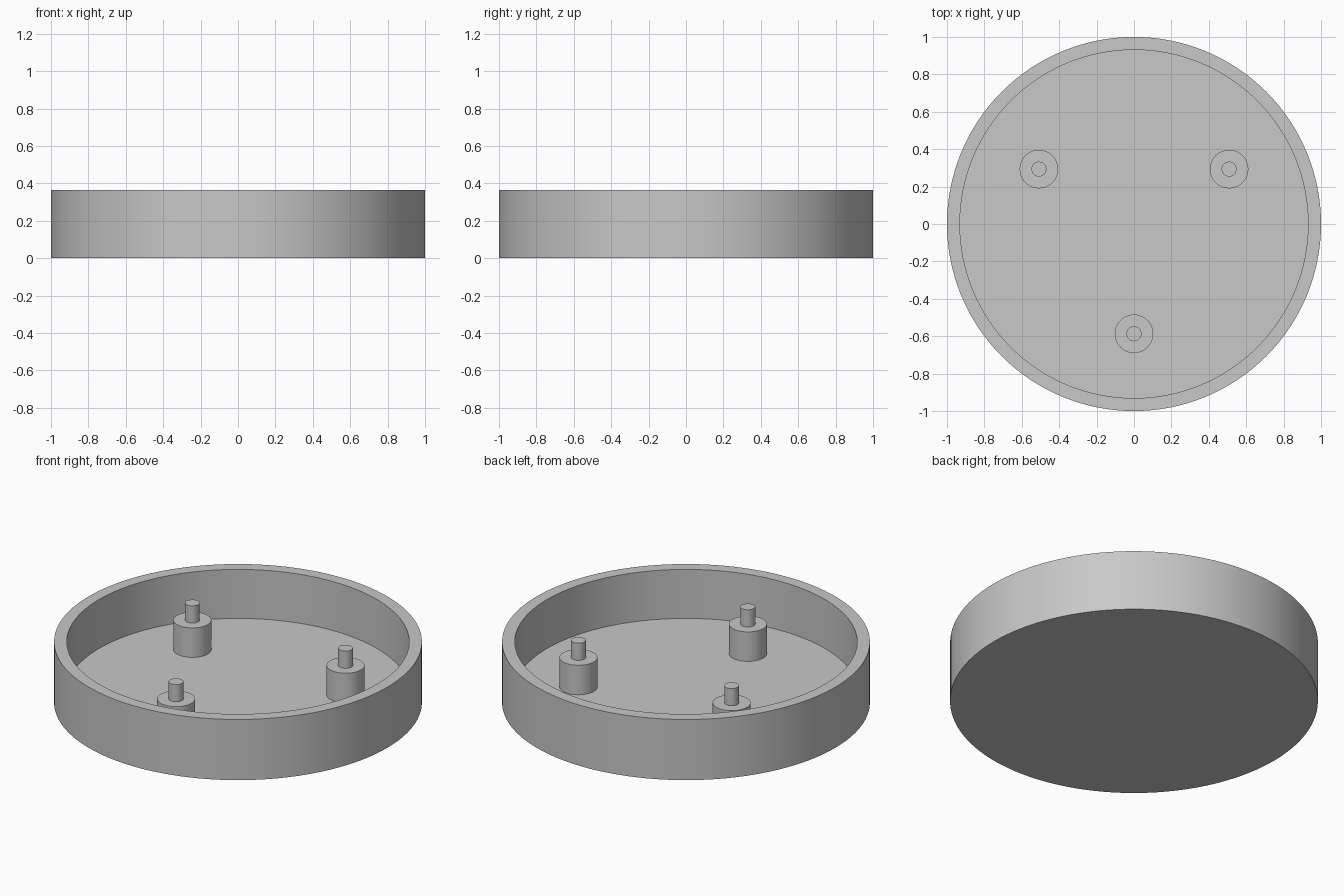
import bpy
import bmesh
from math import cos, sin, tau, radians

# Remove the default cube only
if "Cube" in bpy.data.objects:
    bpy.data.objects.remove(bpy.data.objects["Cube"], do_unlink=True)

# Single plain grey material
grey = bpy.data.materials.new("plain grey")
grey.use_nodes = True
colour = (0.58, 0.58, 0.58, 1)
grey.diffuse_color = colour
grey.node_tree.nodes["Principled BSDF"].inputs["Base Color"].default_value = colour


def lathe(name, profile, segments, location=(0, 0, 0)):
    """Turn an (r, z) profile around z; both ends are closed with a flat cap."""
    bm = bmesh.new()
    rings = []
    for r, z in profile:
        angles = [tau * i / segments for i in range(segments)]
        rings.append([bm.verts.new((r * cos(a), r * sin(a), z)) for a in angles])
    for low, high in zip(rings, rings[1:]):
        for i in range(segments):
            j = (i + 1) % segments
            bm.faces.new((low[i], low[j], high[j], high[i]))
    bm.faces.new(rings[0][::-1])
    bm.faces.new(rings[-1])
    bmesh.ops.recalc_face_normals(bm, faces=bm.faces)
    mesh = bpy.data.meshes.new(name)
    bm.to_mesh(mesh)
    bm.free()
    mesh.materials.append(grey)
    obj = bpy.data.objects.new(name, mesh)
    obj.location = location
    bpy.context.collection.objects.link(obj)
    bpy.ops.object.select_all(action='DESELECT')
    obj.select_set(True)
    bpy.context.view_layer.objects.active = obj
    bpy.ops.object.shade_smooth_by_angle(angle=radians(30))
    return obj


height, floor, inner = 0.364, 0.07, 0.931

# Round tray: outer wall, rim, inner wall, floor
lathe("round_tray", [(1, 0), (1, height), (inner, height), (inner, floor)], 128)

# Three stepped posts standing on the floor, evenly spaced
boss_r, boss_top, pin_r, pin_top = 0.103, 0.247, 0.04, 0.35
post_profile = [(boss_r, floor), (boss_r, boss_top), (pin_r, boss_top), (pin_r, pin_top)]
for i, name in enumerate(["front_post", "left_post", "right_post"]):
    a = tau * (i / 3 - 0.25)
    lathe(name, post_profile, 48, (0.587 * cos(a), 0.587 * sin(a), 0))
